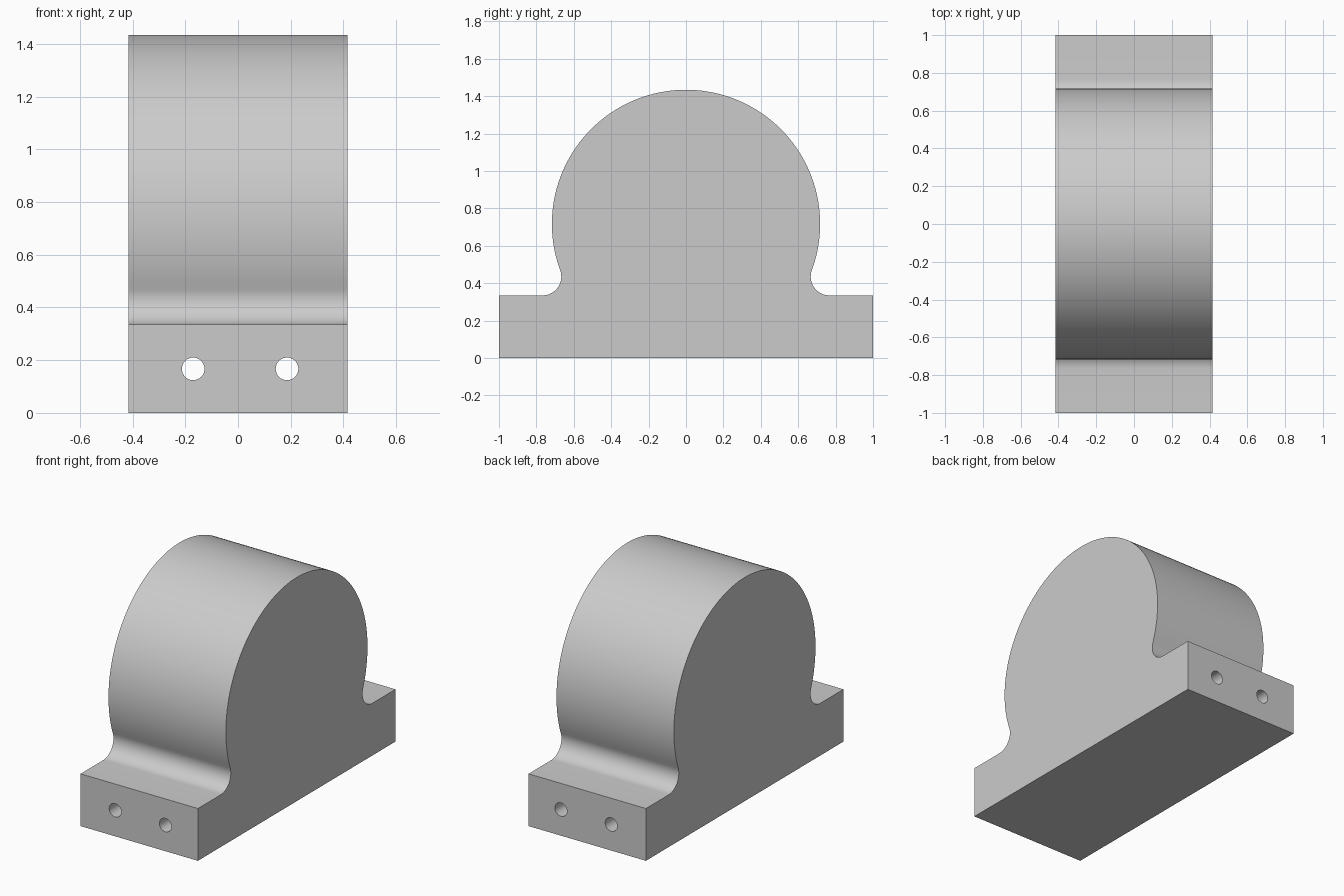
import bpy, bmesh, math

if "Cube" in bpy.data.objects:
    bpy.data.objects.remove(bpy.data.objects["Cube"])

HALF_W = 0.416            # half thickness along x
BASE_Z = 0.335            # top of the foot
R, CZ = 0.717, 0.717      # round body
FR = 0.1                  # fillet between body and foot
FZ = BASE_Z + FR
FY = math.sqrt((R + FR) ** 2 - (CZ - FZ) ** 2)


def arc(cy, cz, r, a0, a1, n):
    return [(cy + r * math.cos(a0 + (a1 - a0) * i / n),
             cz + r * math.sin(a0 + (a1 - a0) * i / n)) for i in range(n + 1)]


# Right half of the outline: foot, fillet, round body up to the top
tangent = math.atan2(FZ - CZ, FY)
half = [(1.0, 0.0), (1.0, BASE_Z)]
half += arc(FY, FZ, FR, -math.pi / 2, tangent - math.pi, 16)
half += arc(0, CZ, R, tangent, math.pi / 2, 48)[1:]
outline = half + [(-y, z) for y, z in reversed(half[:-1])]

# Body: outline extruded along x
bm = bmesh.new()
face = bm.faces.new([bm.verts.new((-HALF_W, y, z)) for y, z in outline])
ext = bmesh.ops.extrude_face_region(bm, geom=[face])
bmesh.ops.translate(bm, vec=(2 * HALF_W, 0, 0),
                    verts=[g for g in ext["geom"] if isinstance(g, bmesh.types.BMVert)])
bmesh.ops.recalc_face_normals(bm, faces=bm.faces)
mesh = bpy.data.meshes.new("rounded_block")
bm.to_mesh(mesh)
bm.free()
block = bpy.data.objects.new("rounded_block", mesh)
bpy.context.collection.objects.link(block)

# Two holes running front to back through the foot
for i, x in enumerate((-0.17, 0.186)):
    bpy.ops.mesh.primitive_cylinder_add(vertices=32, radius=0.043, depth=2.4,
                                        location=(x, 0, 0.167),
                                        rotation=(math.pi / 2, 0, 0))
    cutter = bpy.context.object
    cutter.name = f"hole_cutter_{i + 1}"
    cutter.hide_render = True
    cutter.display_type = 'WIRE'
    mod = block.modifiers.new(f"hole_{i + 1}", 'BOOLEAN')
    mod.operation = 'DIFFERENCE'
    mod.solver = 'EXACT'
    mod.object = cutter
    bpy.ops.object.select_all(action='DESELECT')
    block.select_set(True)
    bpy.context.view_layer.objects.active = block
    bpy.ops.object.modifier_apply(modifier=mod.name)
    bpy.data.objects.remove(cutter)

# Smooth round surfaces, crisp edges
bpy.ops.object.shade_smooth_by_angle(angle=math.radians(30))
